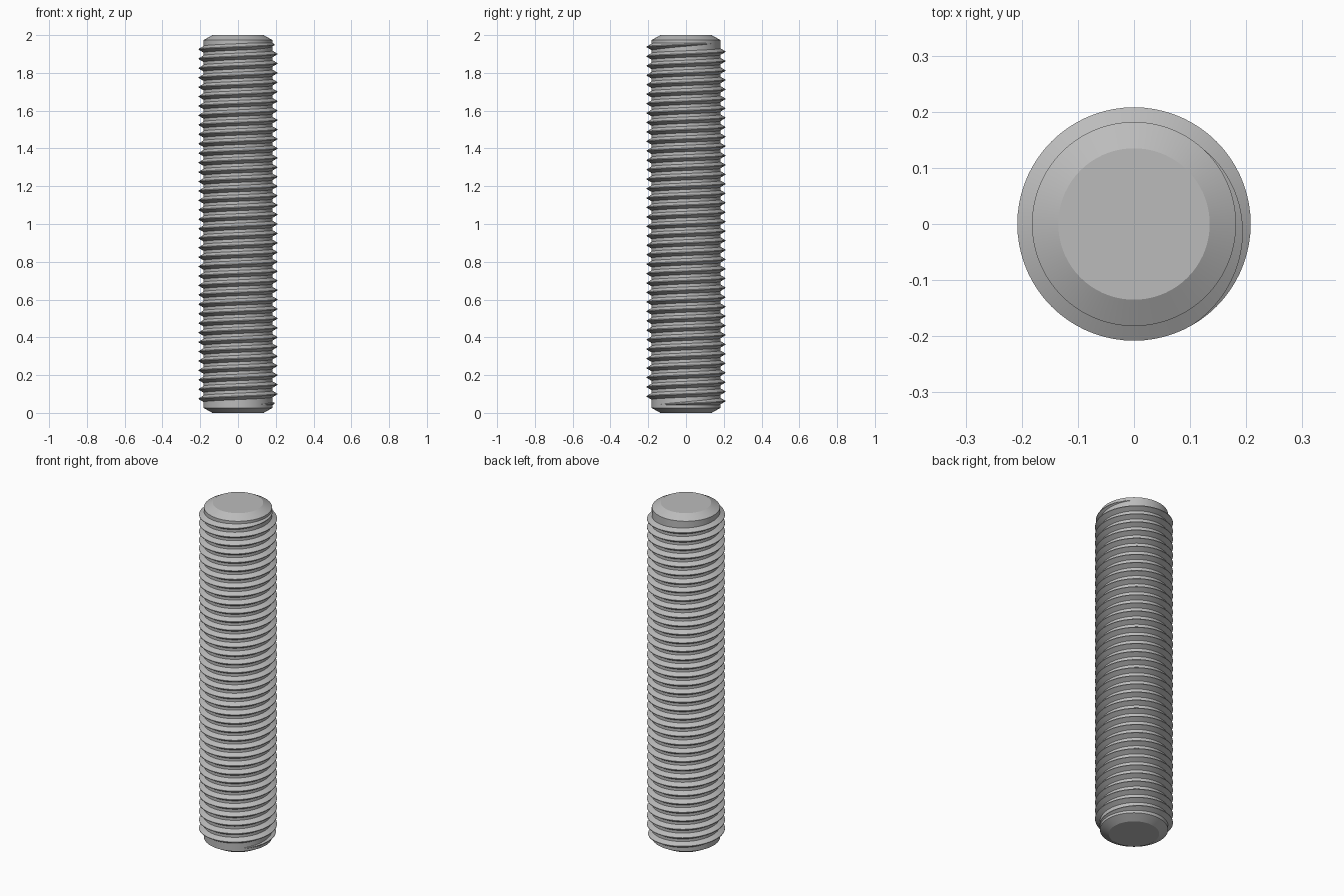
import bpy
import bmesh
from math import cos, sin, pi, radians

old = bpy.data.objects.get("Cube")
if old:
    bpy.data.objects.remove(old, do_unlink=True)

LENGTH, CORE, CREST, END = 2.0, 0.182, 0.208, 0.135
CHAMFER, PITCH, SEGMENTS = 0.026, 0.05, 72
FADE = radians(60)

steel = bpy.data.materials.new("grey steel")
steel.use_nodes = True
colour = (0.5, 0.5, 0.5, 1)
steel.diffuse_color = colour
steel.node_tree.nodes["Principled BSDF"].inputs["Base Color"].default_value = colour


def finish(bm, name):
    bmesh.ops.recalc_face_normals(bm, faces=bm.faces[:])
    mesh = bpy.data.meshes.new(name)
    bm.to_mesh(mesh)
    bm.free()
    mesh.materials.append(steel)
    obj = bpy.data.objects.new(name, mesh)
    bpy.context.collection.objects.link(obj)
    bpy.ops.object.select_all(action="DESELECT")
    obj.select_set(True)
    bpy.context.view_layer.objects.active = obj
    bpy.ops.object.shade_smooth_by_angle(angle=radians(25))


def ring(bm, radius, z):
    steps = [2 * pi * i / SEGMENTS for i in range(SEGMENTS)]
    return [bm.verts.new((radius * cos(a), radius * sin(a), z)) for a in steps]


# Solid core with chamfered ends
bm = bmesh.new()
profile = [(END, 0), (CORE, CHAMFER), (CORE, LENGTH - CHAMFER), (END, LENGTH)]
rings = [ring(bm, r, z) for r, z in profile]
for low, high in zip(rings, rings[1:]):
    for i in range(SEGMENTS):
        j = (i + 1) % SEGMENTS
        bm.faces.new((low[i], low[j], high[j], high[i]))
bm.faces.new(rings[0])
bm.faces.new(rings[-1])
finish(bm, "rod_core")

# Right-handed thread ridge, tapering into the core at both ends
bm = bmesh.new()
start, stop = -FADE, 2 * pi * 38 + FADE
count = round((stop - start) / (2 * pi) * SEGMENTS)
sections = []
for i in range(count + 1):
    angle = start + (stop - start) * i / count
    rise = min(1, (angle - start) / (2 * FADE), (stop - angle) / (2 * FADE))
    base = CORE - 0.003
    top = base + (CREST - base) * rise
    z = PITCH + PITCH * angle / (2 * pi)
    foot = 0.003 + 0.016 * max(rise, 0.05)
    section = [(base, -foot), (top, -0.002), (top, 0.002), (base, foot)]
    sections.append([bm.verts.new((r * cos(angle), r * sin(angle), z + dz))
                     for r, dz in section])
for a, b in zip(sections, sections[1:]):
    for k in range(4):
        n = (k + 1) % 4
        bm.faces.new((a[k], b[k], b[n], a[n]))
bm.faces.new(sections[0])
bm.faces.new(sections[-1])
finish(bm, "thread_ridge")
